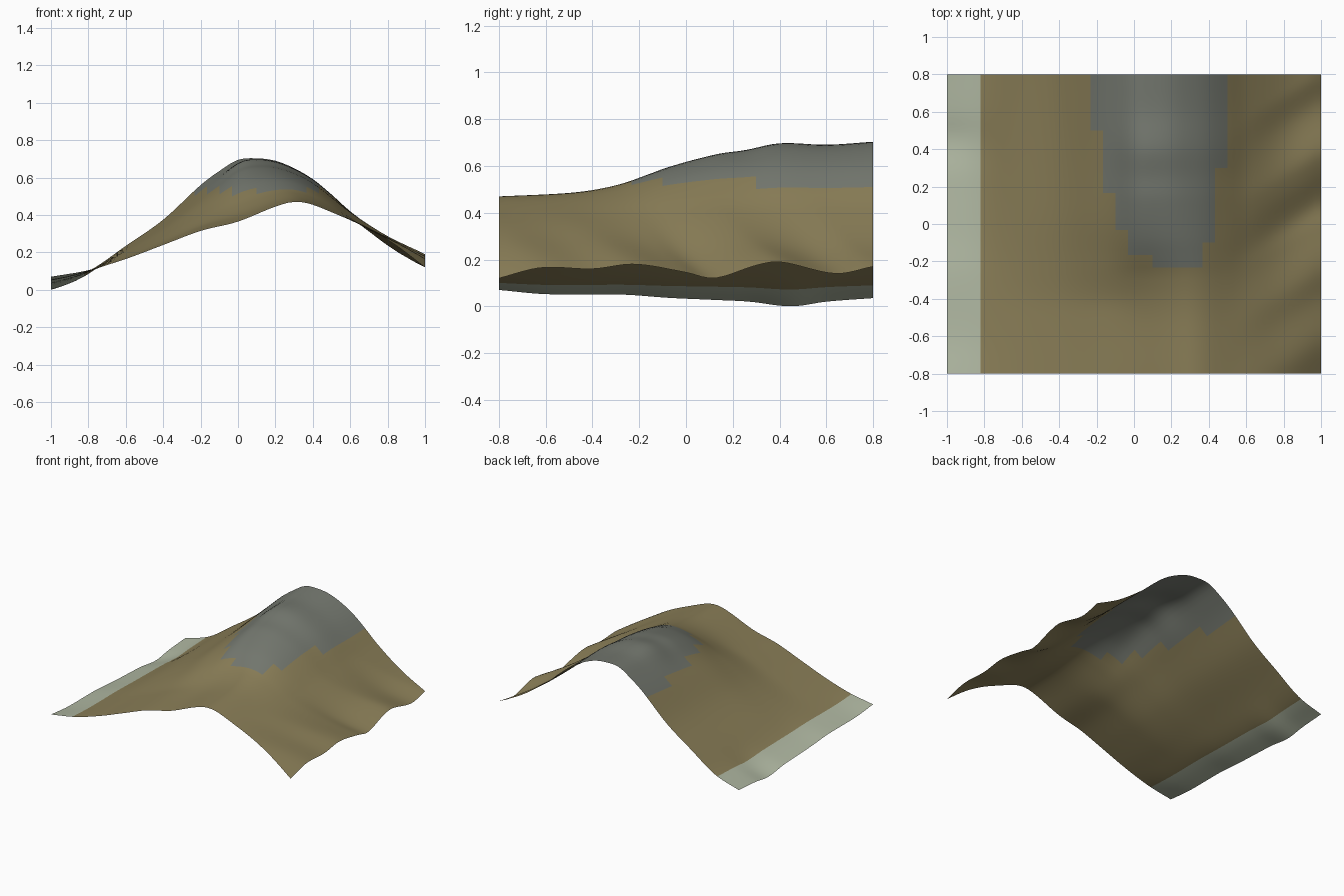
import bpy, bmesh

if "Cube" in bpy.data.objects:
    bpy.data.objects.remove(bpy.data.objects["Cube"])

NX, NY = 60, 48

def spline(pts, t):
    """Smooth curve through (position, value) points."""
    t = min(max(t, pts[0][0]), pts[-1][0])
    def slope(k):
        a, b = pts[max(k - 1, 0)], pts[min(k + 1, len(pts) - 1)]
        return (b[1] - a[1]) / (b[0] - a[0])
    for k in range(len(pts) - 1):
        (x0, y0), (x1, y1) = pts[k], pts[k + 1]
        if t <= x1:
            h = x1 - x0
            u = (t - x0) / h
            return ((2*u**3 - 3*u*u + 1) * y0 + (u**3 - 2*u*u + u) * h * slope(k)
                    + (3*u*u - 2*u**3) * y1 + (u**3 - u*u) * h * slope(k + 1))

def fade(u):
    u = min(max(u, 0), 1)
    return u * u * (3 - 2 * u)

# cross-sections of the hill at the front and back edges
FRONT = [(-1, .07), (-.8, .105), (-.6, .165), (-.4, .24), (-.2, .315), (0, .365),
         (.2, .445), (.3, .47), (.4, .455), (.6, .365), (.8, .245), (1, .12)]
BACK = [(-1, .035), (-.8, .1), (-.6, .235), (-.4, .375), (-.2, .56), (-.1, .635), (0, .695),
        (.1, .703), (.2, .69), (.3, .65), (.4, .592), (.5, .51), (.6, .42), (.8, .275), (1, .17)]
# how far the section has changed from front to back: along the crest, and on the left slope
CREST = [(-.8, 0), (-.53, .07), (-.4, .15), (-.27, .3), (-.2, .42), (-.07, .62),
         (.13, .82), (.25, .88), (.4, .98), (.6, .96), (.8, 1)]
SLOPE = [(-.8, 0), (-.53, .07), (-.4, .13), (-.2, .36), (0, .58), (.17, .7),
         (.55, .89), (.8, 1)]
# heights along the left and right edges
LEFT = [(-.8, .07), (-.6, .052), (-.27, .05), (-.07, .036), (.13, .027),
        (.27, .02), (.45, 0), (.6, .02), (.8, .035)]
RIGHT = [(-.8, .12), (-.62, .165), (-.4, .16), (-.22, .18), (0, .145), (.12, .12),
         (.3, .175), (.4, .19), (.64, .14), (.8, .17)]

def hill(x, y):
    w = fade((x + .2) / .3)
    s = w * spline(CREST, y) + (1 - w) * spline(SLOPE, y)
    return (1 - s) * spline(FRONT, x) + s * spline(BACK, x)

def height(x, y):
    z = hill(x, y)
    z += (spline(LEFT, y) - hill(-1, y)) * fade((-.65 - x) / .35)
    # gullies slant away from the right edge
    ys = min(y + .6 * (1 - x), .8)
    z += (spline(RIGHT, ys) - hill(1, ys)) * fade((x - .45) / .55)
    return max(z, 0)

def material(name, rgb):
    m = bpy.data.materials.new(name)
    m.diffuse_color = (*[(c / 255 / 1.055 + .0521) ** 2.4 for c in rgb], 1)
    m.use_nodes = True
    m.node_tree.nodes["Principled BSDF"].inputs["Base Color"].default_value = m.diffuse_color
    return m

def point(i, j):
    x = -.822 if i == 5 else -1 + 2 * i / NX     # column 5 is the shore line
    y = -.8 + 1.6 * j / NY
    return x, y, height(x, y)

# terrain sheet
bm = bmesh.new()
grid = [[bm.verts.new(point(i, j)) for i in range(NX + 1)] for j in range(NY + 1)]
for j in range(NY):
    for i in range(NX):
        f = bm.faces.new((grid[j][i], grid[j][i+1], grid[j+1][i+1], grid[j+1][i]))
        f.smooth = True
        # each coarse point colours the cells around it: shore, slope or rocky top
        ci, cj = 2 * ((i + 1) // 2), 2 * ((j + 1) // 2)
        f.material_index = 0 if i < 5 else 2 if grid[cj][ci].co.z > .53 else 1
me = bpy.data.meshes.new("hill_terrain")
bm.to_mesh(me)
bm.free()
for name, rgb in (("pale_shore", (177, 185, 163)), ("olive_slope", (139, 127, 88)),
                  ("grey_rock", (118, 122, 113))):
    me.materials.append(material(name, rgb))
bpy.context.collection.objects.link(bpy.data.objects.new("hill_terrain", me))
